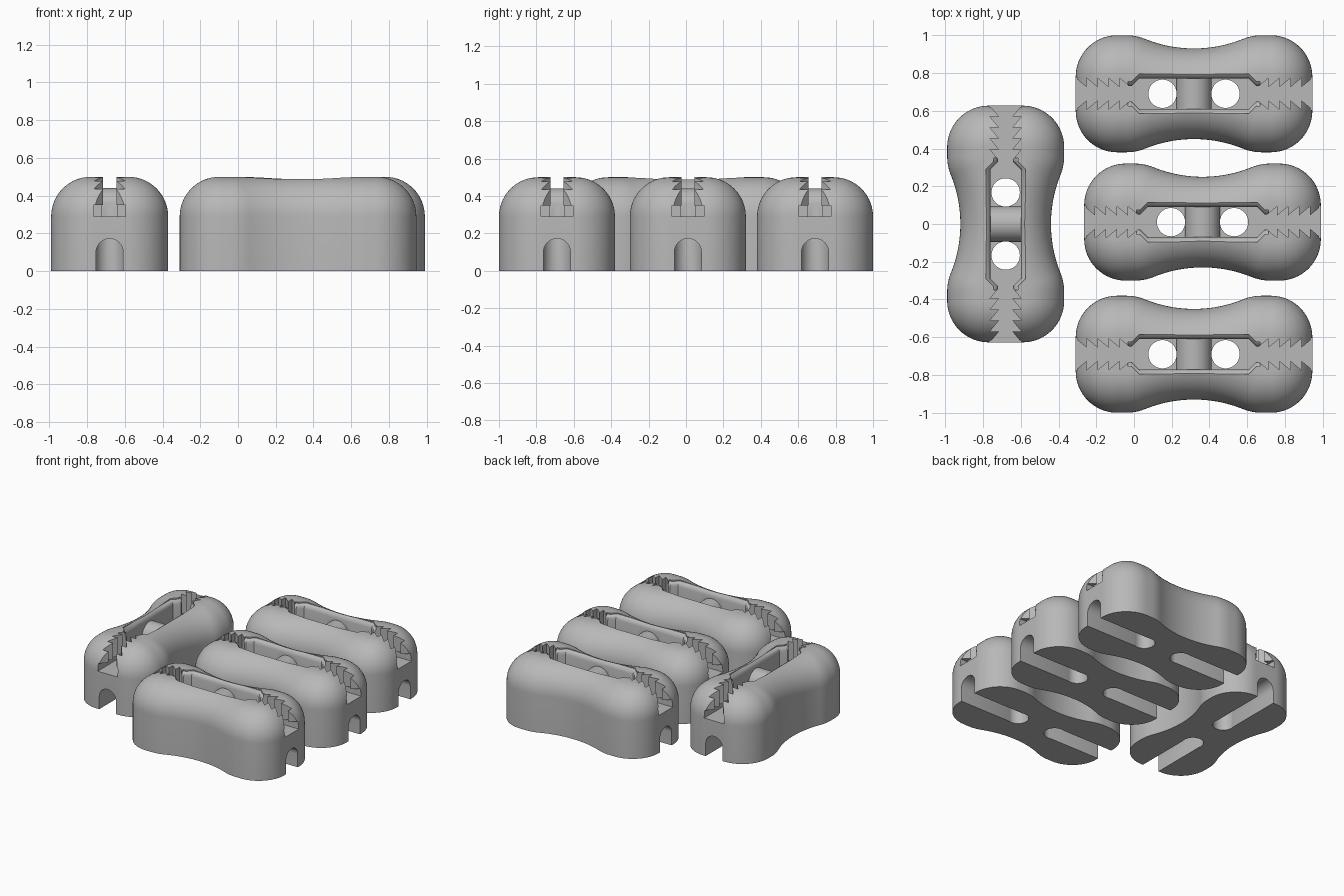
import bpy, bmesh
from math import sin, cos, pi, radians, sqrt

cube = bpy.data.objects.get("Cube")
if cube:
    bpy.data.objects.remove(cube, do_unlink=True)

grey = bpy.data.materials.new("matte_grey")
grey.use_nodes = True
colour = (0.48, 0.48, 0.48, 1)
grey.diffuse_color = colour
grey.node_tree.nodes["Principled BSDF"].inputs["Base Color"].default_value = colour


def loft(name, rings):
    """Closed solid through a list of equal-length point rings."""
    bm = bmesh.new()
    loops = [[bm.verts.new(p) for p in ring] for ring in rings]
    n = len(loops[0])
    for a, b in zip(loops, loops[1:]):
        for i in range(n):
            j = (i + 1) % n
            bm.faces.new((a[i], a[j], b[j], b[i]))
    bm.faces.new(loops[0])
    bm.faces.new(loops[-1])
    bmesh.ops.recalc_face_normals(bm, faces=bm.faces)
    mesh = bpy.data.meshes.new(name)
    bm.to_mesh(mesh)
    bm.free()
    obj = bpy.data.objects.new(name, mesh)
    bpy.context.collection.objects.link(obj)
    return obj


def prism_z(name, outline, z0, z1):
    return loft(name, [[(x, y, z) for x, y in outline] for z in (z0, z1)])


# Waisted outline as position and outward normal: waist arc, fillet, corner
WAIST, FILLET, CORNER, TURN = 0.69, 0.27, 0.22, radians(22)
quarter = []
for i in range(13):
    a = TURN * i / 12
    quarter.append((WAIST * sin(a), 0.24 + WAIST * (1 - cos(a)), -sin(a), cos(a)))
for i in range(1, 7):
    a = TURN * (1 - i / 6)
    quarter.append(((WAIST + FILLET) * sin(TURN) - FILLET * sin(a),
                    0.31 - FILLET * (1 - cos(a)), -sin(a), cos(a)))
for i in range(17):
    a = pi / 2 * i / 16
    quarter.append((0.407 + CORNER * sin(a), 0.09 + CORNER * cos(a), sin(a), cos(a)))
half = quarter + [(x, -y, u, -v) for x, y, u, v in reversed(quarter)][:-1]
outline = half + [(-x, -y, -u, -v) for x, y, u, v in half]

# Body with a rounded upper edge
ROUND = 0.21
levels = [(0, 0)]
for i in range(15):
    a = pi / 2 * i / 14
    levels.append((ROUND * (1 - cos(a)), 0.5 - ROUND * (1 - sin(a))))
body = loft("cord_lock", [[(x - u * d, y - v * d, z) for x, y, u, v in outline]
                          for d, z in levels])


# Central basin: chamfered ends, flared rim and a saddle between the holes
def basin_floor(x):
    x = abs(x)
    if x < 0.094:
        return 0.34 + 0.1 * sqrt(1 - (x / 0.095) ** 2)
    return 0.29


def basin_ring(x):
    w, f = max(0.04, min(0.08, 0.37 - abs(x))), basin_floor(x)
    side = [(w, f), (w, 0.455), (w + 0.004, 0.47), (w + 0.012, 0.482),
            (w + 0.025, 0.49), (w + 0.025, 0.6)]
    return [(x, y, z) for y, z in side] + [(x, -y, z) for y, z in reversed(side)]


right = [0.095 * sin(pi / 2 * i / 10) for i in range(1, 11)] + [0.29, 0.33, 0.35]
stations = [-x for x in reversed(right)] + [0] + right
cutters = [loft("basin_cutter", [basin_ring(x) for x in stations])]

WIDE, NARROW, PITCH, END = 0.083, 0.035, 0.058, 0.627
for s in (1, -1):
    # Toothed cord slot, wide below the teeth
    edge = [(0.7, WIDE)]
    for i in range(5):
        x = END - i * PITCH
        edge += [(x, WIDE), (x - PITCH, NARROW)]
    edge.append((0.3, NARROW))
    teeth = [(s * x, y) for x, y in edge] + [(s * x, -y) for x, y in reversed(edge)]
    cutters.append(prism_z("teeth_cutter", teeth, 0.34, 0.6))
    box = [(s * x, y) for x, y in ((0.33, -0.085), (0.7, -0.085), (0.7, 0.085), (0.33, 0.085))]
    cutters.append(prism_z("slot_cutter", box, 0.291, 0.35))
    # Arched tunnel along the base
    arch = [(0.072, -0.1)] + [(0.072 * cos(pi * i / 20), 0.1 + 0.072 * sin(pi * i / 20))
                              for i in range(21)] + [(-0.072, -0.1)]
    cutters.append(loft("tunnel_cutter", [[(s * x, y, z) for y, z in arch]
                                          for x in (0.167, 0.7)]))
    # Vertical cord hole
    circle = [(s * 0.167 + 0.075 * cos(pi * i / 24), 0.075 * sin(pi * i / 24))
              for i in range(48)]
    cutters.append(prism_z("hole_cutter", circle, -0.15, 0.65))

for cutter in cutters:
    cutter.hide_render = True
    mod = body.modifiers.new(cutter.name, "BOOLEAN")
    mod.operation = "DIFFERENCE"
    mod.solver = "EXACT"
    mod.object = cutter

# Bake the cuts and discard the cutters
bpy.context.view_layer.update()
finished = bpy.data.meshes.new_from_object(
    body.evaluated_get(bpy.context.evaluated_depsgraph_get()))
body.modifiers.clear()
body.data = finished
for cutter in cutters:
    bpy.data.objects.remove(cutter, do_unlink=True)
finished.materials.clear()
finished.materials.append(grey)

bpy.ops.object.select_all(action="DESELECT")
body.select_set(True)
bpy.context.view_layer.objects.active = body
bpy.ops.object.shade_smooth_by_angle(angle=radians(30))

# Four copies: three in a row and one turned across them
body.name = "cord_lock_front"
body.location = (0.318, -0.69, 0)
for name, x, y, turn in (("cord_lock_middle", 0.363, 0.01, 0),
                         ("cord_lock_back", 0.318, 0.69, 0),
                         ("cord_lock_side", -0.68, 0, pi / 2)):
    copy = body.copy()
    copy.name = name
    copy.location = (x, y, 0)
    copy.rotation_euler.z = turn
    bpy.context.collection.objects.link(copy)
